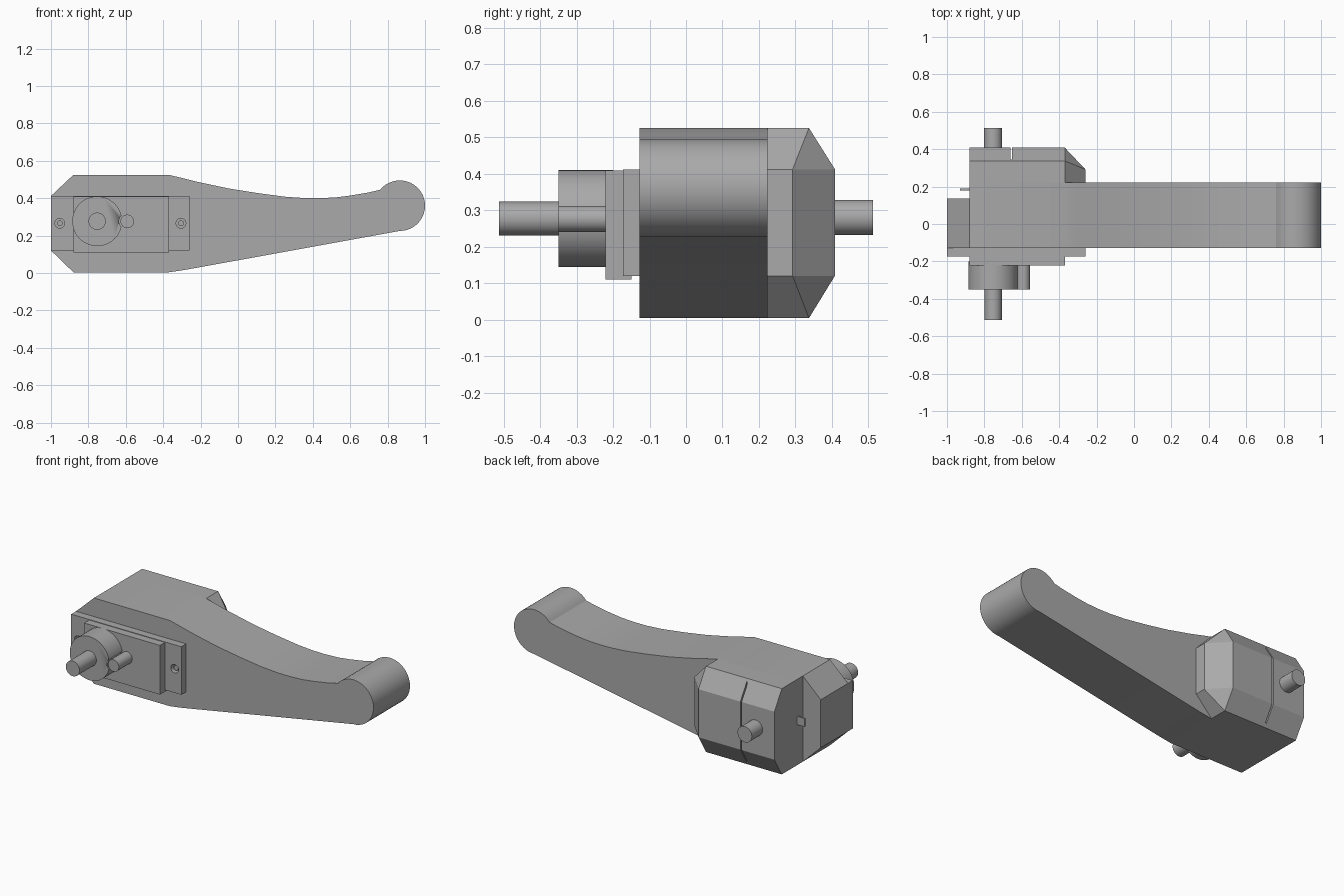
import bpy, bmesh, math
from mathutils import Vector

if "Cube" in bpy.data.objects:
    bpy.data.objects.remove(bpy.data.objects["Cube"], do_unlink=True)

grey = bpy.data.materials.new("plain grey")
grey.use_nodes = True
colour = (0.4, 0.4, 0.4, 1)
grey.diffuse_color = colour
grey.node_tree.nodes["Principled BSDF"].inputs["Base Color"].default_value = colour


def finish(name, bm, smooth=False):
    bmesh.ops.recalc_face_normals(bm, faces=bm.faces)
    mesh = bpy.data.meshes.new(name)
    bm.to_mesh(mesh)
    bm.free()
    mesh.materials.append(grey)
    obj = bpy.data.objects.new(name, mesh)
    bpy.context.collection.objects.link(obj)
    if smooth:
        bpy.ops.object.select_all(action="DESELECT")
        obj.select_set(True)
        bpy.context.view_layer.objects.active = obj
        bpy.ops.object.shade_smooth_by_angle(angle=math.radians(20))
    return obj


def prism(name, outline, y0, y1, smooth=False):
    """Extrude an x-z outline along y."""
    bm = bmesh.new()
    face = bm.faces.new([bm.verts.new((x, y0, z)) for x, z in outline])
    out = bmesh.ops.extrude_face_region(bm, geom=[face])["geom"]
    bmesh.ops.translate(bm, vec=(0, y1 - y0, 0),
                        verts=[v for v in out if isinstance(v, bmesh.types.BMVert)])
    return finish(name, bm, smooth)


def box(name, x0, x1, y0, y1, z0, z1):
    return prism(name, [(x0, z0), (x1, z0), (x1, z1), (x0, z1)], y0, y1)


def arc(x, z, r, start, end, n):
    angles = [math.radians(start + (end - start) * i / n) for i in range(n + 1)]
    return [(x + r * math.cos(a), z + r * math.sin(a)) for a in angles]


def rod(name, x, z, r, y0, y1):
    return prism(name, arc(x, z, r, 0, 352.5, 47), y0, y1, True)


def cut(obj, cutter):
    mod = obj.modifiers.new("cut", "BOOLEAN")
    mod.operation = "DIFFERENCE"
    mod.solver = "EXACT"
    mod.object = cutter
    cutter.hide_render = True
    cutter.hide_set(True)


LOW, HIGH, BOTTOM, TOP = 0.12, 0.412, 0.004, 0.525
LEFT, RIGHT, WING = -0.88, -0.37, -0.26
FRONT, BACK = -0.127, 0.223

# Arm with a dished top and a round grip at the end
dished_top = [(0.7, 0.431), (0.6, 0.414), (0.52, 0.404), (0.43, 0.4), (0.35, 0.401),
              (0.25, 0.408), (0.1, 0.428), (-0.05, 0.452), (-0.22, 0.488), (-0.3, 0.508)]
arm = [(LEFT, BOTTOM), (RIGHT, BOTTOM), (-0.3, 0.014), (-0.22, 0.028)]
arm += arc(0.865, 0.36, 0.135, -90, 141, 28) + dished_top + [(RIGHT, TOP), (LEFT, TOP)]
prism("arm", arm, FRONT, BACK, True)

# Sloped nose at the thick end
prism("nose_block", [(-1, LOW), (LEFT, BOTTOM), (LEFT, TOP), (-1, HIGH)], FRONT, 0.135)

# Chamfered rear housing
bm = bmesh.new()
for low, high, ridge_y in ((LOW, HIGH, 0.408), (BOTTOM, TOP, 0.337)):
    for z in (low, high):
        for x in (LEFT, RIGHT):
            for y in (BACK, ridge_y):
                bm.verts.new((x, y, z))
for z in (LOW, HIGH):
    for y in (BACK, 0.292):
        bm.verts.new((WING, y, z))
bmesh.ops.convex_hull(bm, input=bm.verts)
bmesh.ops.dissolve_limit(bm, angle_limit=0.01, verts=bm.verts, edges=bm.edges)
housing = finish("rear_housing", bm)
cut(housing, box("housing_seam_cutter", -0.659, -0.651, 0.345, 0.6, -0.1, 0.7))

# Small latch tab on the end of the housing
box("latch_tab", -0.93, LEFT + 0.01, 0.18, 0.19, 0.25, 0.3)

# Front mounting plate with a screw in each flange
plate = box("mounting_plate", -1, WING, -0.173, FRONT, LOW, HIGH)
for side, x in (("right", -0.953), ("left", -0.305)):
    cut(plate, rod(side + "_screw_hole_cutter", x, 0.266, 0.026, -0.2, -0.135))
    rod(side + "_screw", x, 0.266, 0.015, -0.16, -0.13)
box("raised_pad", LEFT, RIGHT, -0.221, -0.15, 0.11, 0.409)

# Cam disc, notched around its drive pin, and the shaft ends
disc = rod("cam_disc", -0.753, 0.277, 0.133, -0.35, -0.2)
cut(disc, rod("disc_notch_cutter", -0.592, 0.276, 0.044, -0.4, -0.221))
rod("drive_pin", -0.592, 0.276, 0.036, -0.35, -0.2)
rod("front_shaft", -0.753, 0.277, 0.046, -0.512, -0.33)
rod("rear_shaft", -0.753, 0.28, 0.048, 0.38, 0.512)
